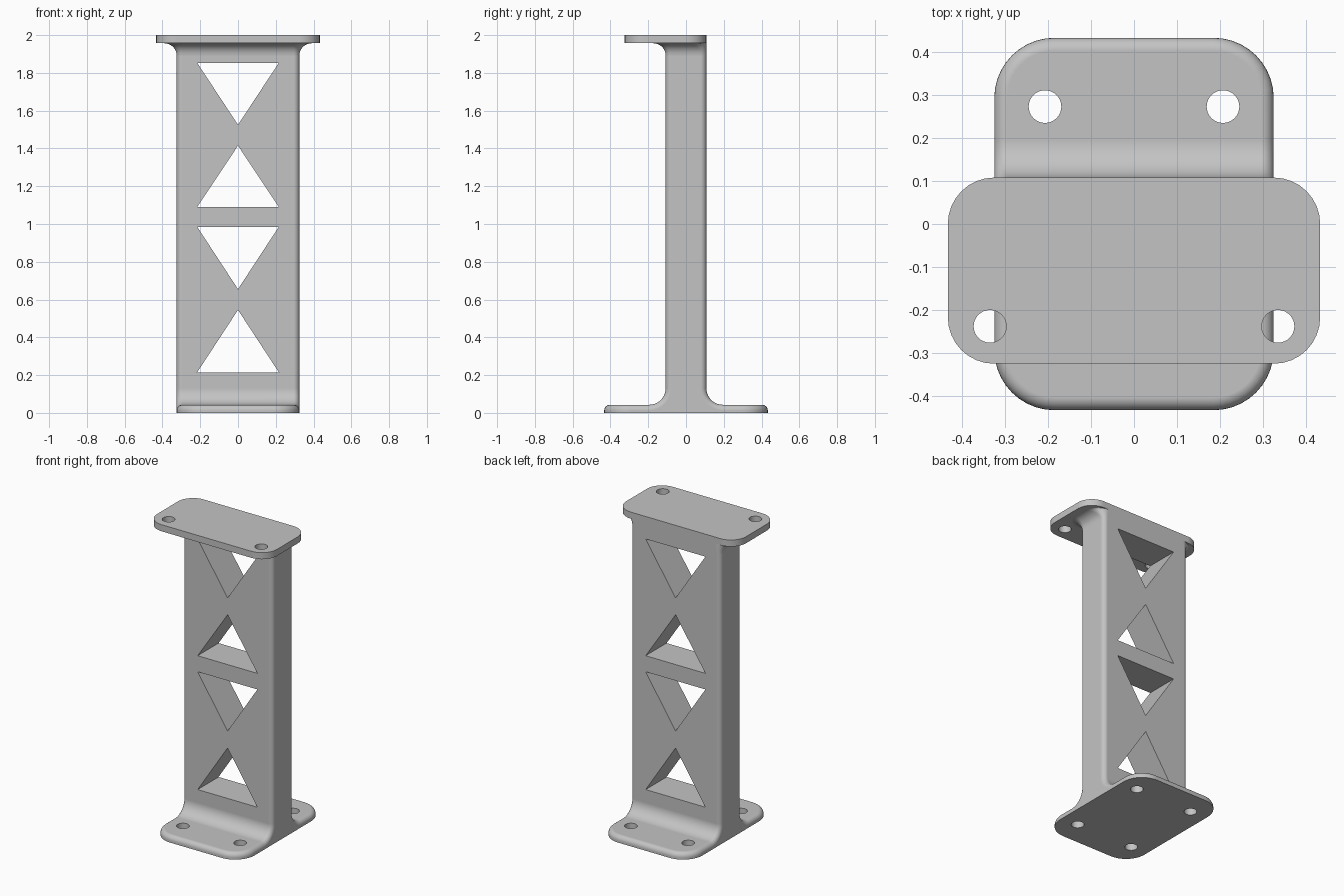
import bpy, bmesh
from math import sin, cos, pi, radians
from mathutils import Vector

if "Cube" in bpy.data.objects:
    bpy.data.objects.remove(bpy.data.objects["Cube"], do_unlink=True)

grey = bpy.data.materials.new("plain_grey")
grey.use_nodes = True
grey.diffuse_color = (0.55, 0.55, 0.55, 1)
grey.node_tree.nodes["Principled BSDF"].inputs["Base Color"].default_value = (0.55, 0.55, 0.55, 1)

HALF_W, HALF_T, DEPTH = 0.325, 0.108, 0.433   # column half width, half thickness, base half depth
PLATE, FOOT_R, NECK_R, EDGE_R = 0.043, 0.087, 0.065, 0.03
PLATE_Z = 2 - PLATE
NECK_Z = PLATE_Z - NECK_R


def loft(name, rings):
    """Closed solid through rings that all have the same number of points."""
    bm = bmesh.new()
    loops = [[bm.verts.new(p) for p in ring] for ring in rings]
    n = len(loops[0])
    for a, b in zip(loops, loops[1:]):
        for i in range(n):
            j = (i + 1) % n
            bm.faces.new((a[i], a[j], b[j], b[i]))
    bm.faces.new(loops[0][::-1])
    bm.faces.new(loops[-1])
    bmesh.ops.recalc_face_normals(bm, faces=bm.faces)
    mesh = bpy.data.meshes.new(name)
    bm.to_mesh(mesh)
    bm.free()
    mesh.materials.append(grey)
    ob = bpy.data.objects.new(name, mesh)
    bpy.context.collection.objects.link(ob)
    return ob


def rounded_rect(hx, y0, y1, r_front, r_back, z, n=8):
    """Ring in plan with separate front and back corner radii."""
    pts = []
    for sx, y, sy, r, start in ((1, y0, 1, r_front, -90), (1, y1, -1, r_back, 0),
                                (-1, y1, -1, r_back, 90), (-1, y0, 1, r_front, 180)):
        for i in range(n + 1):
            a = radians(start + 90 * i / n)
            pts.append((sx * (hx - r) + r * cos(a), y + sy * r + r * sin(a), z))
    return pts


def boolean(ob, tool, operation):
    mod = ob.modifiers.new("cut", "BOOLEAN")
    mod.operation, mod.object, mod.solver = operation, tool, "EXACT"
    bpy.context.view_layer.objects.active = ob
    bpy.ops.object.modifier_apply(modifier=mod.name)
    bpy.data.objects.remove(tool, do_unlink=True)


def drill(ob, x, y, z, r=0.038, n=32):
    rings = [[(x + r * cos(2 * pi * i / n), y + r * sin(2 * pi * i / n), z + dz)
              for i in range(n)] for dz in (-0.1, 0.1)]
    boolean(ob, loft("hole_cutter", rings), "DIFFERENCE")


def finish(ob):
    """Remove the hidden joint face and shade smooth with sharp edges kept."""
    bm = bmesh.new()
    bm.from_mesh(ob.data)
    caps = [f for f in bm.faces if all(abs(v.co.z - NECK_Z) < 1e-4 for v in f.verts)]
    bmesh.ops.delete(bm, geom=caps, context="FACES")
    bm.to_mesh(ob.data)
    bm.free()
    bpy.ops.object.select_all(action="DESELECT")
    ob.select_set(True)
    bpy.context.view_layer.objects.active = ob
    bpy.ops.object.shade_smooth_by_angle(angle=radians(32))
    mod = ob.modifiers.new("even_shading", "WEIGHTED_NORMAL")
    mod.weight, mod.keep_sharp = 100, True


# Column and base: inverted T profile trimmed to a rounded plan
half = [(0.6, -0.1), (0.6, PLATE)]
for i in range(11):
    a = pi / 2 * i / 10
    half.append((HALF_T + FOOT_R * (1 - sin(a)), PLATE + FOOT_R * (1 - cos(a))))
half.append((HALF_T, 2.1))
profile = half + [(-y, z) for y, z in reversed(half)]
column = loft("column_and_base", [[(x, y, z) for y, z in profile] for x in (-0.5, 0.5)])
trim = loft("plan_trim", [rounded_rect(HALF_W, -DEPTH, DEPTH, 0.14, 0.14, z, 10)
                          for z in (0, NECK_Z)])
boolean(column, trim, "INTERSECT")

# Round every outer edge except the underside and the top joint
bm = bmesh.new()
bm.from_mesh(column.data)
bmesh.ops.remove_doubles(bm, verts=bm.verts, dist=1e-5)
edges = [e for e in bm.edges if len(e.link_faces) == 2
         and e.calc_face_angle() > radians(40)
         and not all(v.co.z < 0.001 for v in e.verts)
         and not all(v.co.z > NECK_Z - 0.001 for v in e.verts)]
bmesh.ops.bevel(bm, geom=edges, offset=EDGE_R, offset_type="OFFSET", segments=6,
                profile=0.5, affect="EDGES", clamp_overlap=False)
bm.to_mesh(column.data)
bm.free()

# Triangular windows: (base height, tip height)
for base, tip in ((1.853, 1.525), (1.09, 1.415), (0.985, 0.655), (0.215, 0.545)):
    tri = [(-0.216, base), (0.216, base), (0, tip)]
    boolean(column, loft("window_cutter", [[(x, y, z) for x, z in tri] for y in (-0.3, 0.3)]),
            "DIFFERENCE")

# Base bolt holes
for x in (-0.207, 0.207):
    for y in (-0.273, 0.273):
        drill(column, x, y, 0)
finish(column)

# Top plate with the flared neck, flush at the back
rings = []
for i in range(9):
    a = pi / 2 * i / 8
    flare = NECK_R * (1 - cos(a))
    rings.append(rounded_rect(HALF_W + flare, -HALF_T - flare, HALF_T, EDGE_R + flare,
                              EDGE_R + 1.2 * flare, NECK_Z + NECK_R * sin(a)))
for z in (PLATE_Z, 2):
    rings.append(rounded_rect(DEPTH, -HALF_W, HALF_T, 0.108, 0.108, z))
top = loft("top_plate", rings)
for x in (-0.335, 0.335):
    drill(top, x, -0.238, 2)
finish(top)
